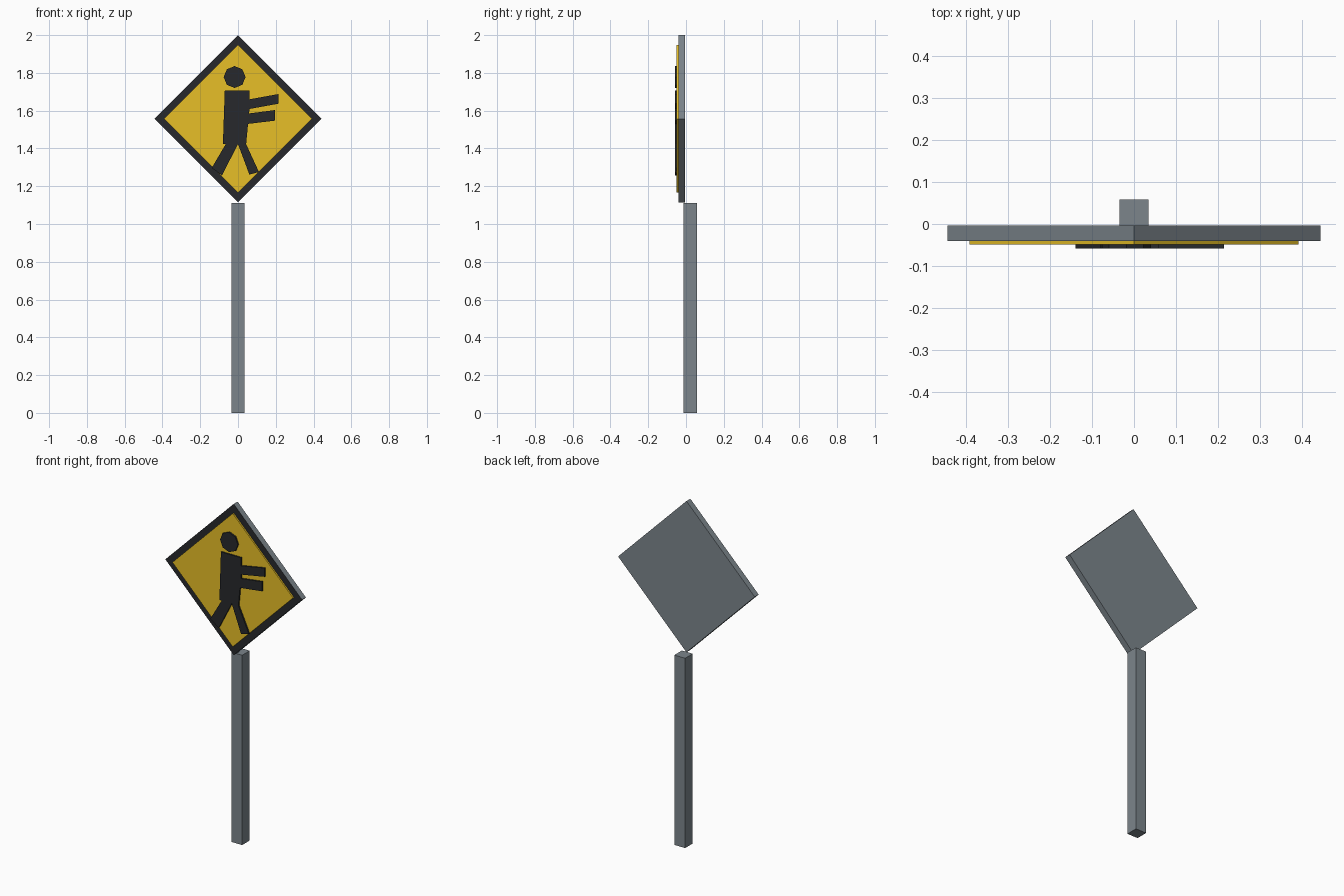
import bpy
import bmesh
from math import sin, cos, tau

if "Cube" in bpy.data.objects:
    bpy.data.objects.remove(bpy.data.objects["Cube"])


def material(name, rgb):
    m = bpy.data.materials.new(name)
    m.diffuse_color = (*rgb, 1)
    m.use_nodes = True
    m.node_tree.nodes["Principled BSDF"].inputs["Base Color"].default_value = m.diffuse_color
    return m


STEEL = material("steel", (0.20, 0.235, 0.26))
BLACK = material("black", (0.02, 0.022, 0.025))
YELLOW = material("yellow", (0.80, 0.52, 0.02))


def plate(name, outline, front, back, mat, front_mat=None):
    """Extrude an (x, z) outline from y = front to y = back."""
    bm = bmesh.new()
    face = bm.faces.new([bm.verts.new((x, front, z)) for x, z in outline])
    face.material_index = 1 if front_mat else 0
    ext = bmesh.ops.extrude_face_region(bm, geom=[face], use_keep_orig=True)
    for item in ext["geom"]:
        if isinstance(item, bmesh.types.BMVert):
            item.co.y = back
    bm.normal_update()
    bmesh.ops.recalc_face_normals(bm, faces=bm.faces)
    for f in bm.faces:
        facing_front = f.normal.y < -0.9
        f.material_index = 1 if front_mat and facing_front else 0
    mesh = bpy.data.meshes.new(name)
    bm.to_mesh(mesh)
    bm.free()
    mesh.materials.append(mat)
    if front_mat:
        mesh.materials.append(front_mat)
    obj = bpy.data.objects.new(name, mesh)
    bpy.context.collection.objects.link(obj)
    return obj


def ring(cx, cz, r, n):
    """Regular polygon with a corner pointing straight up."""
    return [(cx + r * sin(tau * i / n), cz + r * cos(tau * i / n)) for i in range(n)]


# Square post
plate("post", [(-0.035, 0), (0.035, 0), (0.035, 1.112), (-0.035, 1.112)],
      -0.012, 0.058, STEEL)

# Diamond board with a black front, and the yellow panel on it
plate("sign_board", ring(0, 1.557, 0.443, 4), -0.040, -0.004, STEEL, BLACK)
plate("yellow_panel", ring(0, 1.557, 0.391, 4), -0.049, -0.040, YELLOW)

# Walking figure
figure = {
    "figure_head": ring(-0.018, 1.778, 0.058, 8),
    "figure_torso": [(-0.07, 1.707), (0.06, 1.707), (0.06, 1.60),
                     (0.043, 1.423), (-0.08, 1.423)],
    "figure_upper_arm": [(0.06, 1.66), (0.214, 1.688), (0.214, 1.637), (0.06, 1.609)],
    "figure_lower_arm": [(0.057, 1.585), (0.195, 1.603), (0.195, 1.547), (0.053, 1.53)],
    "figure_back_leg": [(-0.065, 1.423), (0, 1.423), (-0.085, 1.257), (-0.139, 1.297)],
    "figure_front_leg": [(0, 1.423), (0.043, 1.423), (0.111, 1.275), (0.06, 1.262)],
}
for name, outline in figure.items():
    plate(name, outline, -0.058, -0.049, BLACK)
